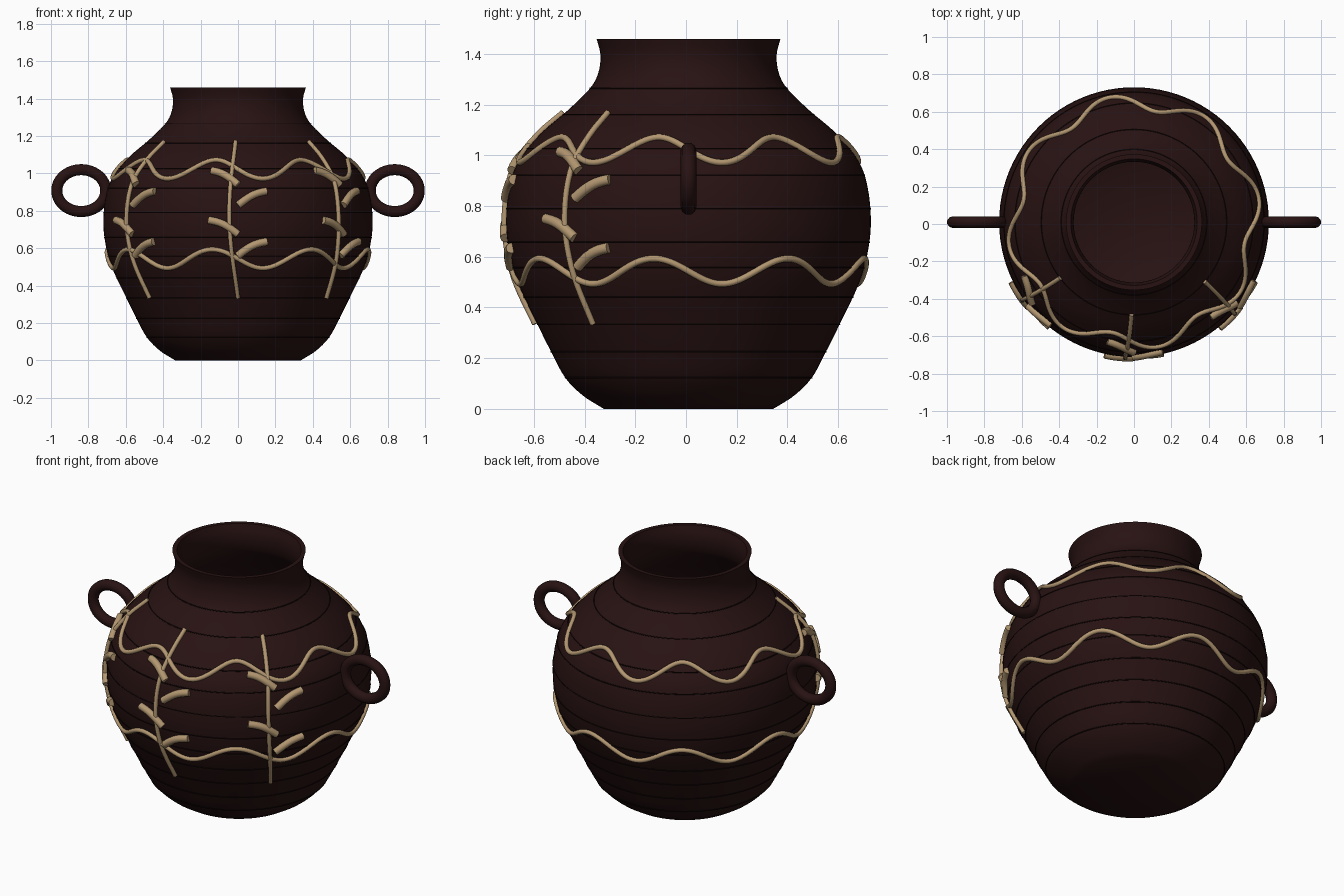
import bpy, bmesh
from math import sin, cos, pi, radians

if "Cube" in bpy.data.objects:
    bpy.data.objects.remove(bpy.data.objects["Cube"])

CY = 0.01  # pot axis in y


def material(name, rgb):
    m = bpy.data.materials.new(name)
    m.use_nodes = True
    m.diffuse_color = (*rgb, 1)
    b = m.node_tree.nodes["Principled BSDF"]
    b.inputs["Base Color"].default_value = (*rgb, 1)
    b.inputs["Roughness"].default_value = 0.8
    return m


CLAY = material("dark clay", (0.021, 0.006, 0.006))
GROOVE = material("groove black", (0.006, 0.002, 0.002))
STRAW = material("straw", (0.45, 0.31, 0.165))

# Pot outline as (height, radius)
OUTLINE = [(0, .335), (.05, .415), (.12, .485), (.22, .54), (.33, .595), (.5, .675),
           (.62, .708), (.74, .72), (.88, .706), (.98, .67), (1.09, .58), (1.18, .475),
           (1.27, .385), (1.33, .355), (1.4, .348), (1.46, .363)]


def radius(z):
    """Smooth outline radius at height z."""
    p = OUTLINE
    n = len(p)

    def slope(i):
        a, b = p[max(i - 1, 0)], p[min(i + 1, n - 1)]
        return (b[1] - a[1]) / (b[0] - a[0])

    i = max(k for k in range(n - 1) if p[k][0] <= max(z, 0))
    h = p[i + 1][0] - p[i][0]
    t = (z - p[i][0]) / h
    return ((2*t**3 - 3*t*t + 1) * p[i][1] + (t**3 - 2*t*t + t) * h * slope(i)
            + (3*t*t - 2*t**3) * p[i + 1][1] + (t**3 - t*t) * h * slope(i + 1))


def on_pot(deg, z, lift=0):
    r = radius(z) + lift
    a = radians(deg)
    return (r * cos(a), CY + r * sin(a), z)


def finish(obj, mat, angle=40):
    obj.data.materials.clear()
    obj.data.materials.append(mat)
    bpy.ops.object.select_all(action='DESELECT')
    obj.select_set(True)
    bpy.context.view_layer.objects.active = obj
    bpy.ops.object.shade_smooth_by_angle(angle=radians(angle))
    return obj


def lathe(name, profile, mat, steps=96):
    """Revolve (radius, height) points around the pot axis."""
    bm = bmesh.new()
    vs = [bm.verts.new((r, 0, z)) for r, z in profile]
    es = [bm.edges.new(pair) for pair in zip(vs, vs[1:])]
    bmesh.ops.spin(bm, geom=vs + es, cent=(0, 0, 0), axis=(0, 0, 1),
                   angle=2 * pi, steps=steps, use_duplicate=False)
    bmesh.ops.remove_doubles(bm, verts=bm.verts, dist=1e-5)
    bmesh.ops.recalc_face_normals(bm, faces=bm.faces)
    me = bpy.data.meshes.new(name)
    bm.to_mesh(me)
    bm.free()
    obj = bpy.data.objects.new(name, me)
    obj.location.y = CY
    bpy.context.collection.objects.link(obj)
    return finish(obj, mat)


def tube(name, points, thickness, mat, closed=False):
    """Round strand through points, turned into a mesh."""
    cu = bpy.data.curves.new(name, 'CURVE')
    cu.dimensions = '3D'
    cu.bevel_depth = thickness
    cu.bevel_resolution = 3
    cu.use_fill_caps = True
    sp = cu.splines.new('POLY')
    sp.points.add(len(points) - 1)
    for p, co in zip(sp.points, points):
        p.co = (*co, 1)
    sp.use_cyclic_u = closed
    obj = bpy.data.objects.new(name, cu)
    bpy.context.collection.objects.link(obj)
    bpy.ops.object.select_all(action='DESELECT')
    obj.select_set(True)
    bpy.context.view_layer.objects.active = obj
    bpy.ops.object.convert(target='MESH')
    return finish(bpy.context.view_layer.objects.active, mat, 50)


# Hollow pot body: outer wall, rim, inner wall and floor
heights = [1.46 * i / 72 for i in range(73)]
wall = 0.025
outer = [(radius(z), z) for z in heights]
inner = [(radius(z) - wall, z) for z in reversed(heights) if z > wall]
lathe("pot_body", [(0, 0)] + outer + inner + [(0, wall)], CLAY)

# Thin turning lines around the wall
for i, z in enumerate([.122, .225, .333, .44, .557, .657, .79, .923, 1.027, 1.162, 1.265]):
    ring = [(radius(z) + .003 * cos(k * pi / 3), z + .003 * sin(k * pi / 3)) for k in range(7)]
    lathe(f"turning_line_{i + 1}", ring, GROOVE)

# Oval ring handles
for side, x in (("left", .838), ("right", -.838)):
    pts = [(x + .131 * cos(a), CY, .908 + .112 * sin(a))
           for a in (2 * pi * k / 48 for k in range(48))]
    tube(f"handle_{side}", pts, .031, CLAY, closed=True)

# Wavy bands with eight crests
for name, mid in (("upper_wavy_band", 1.022), ("lower_wavy_band", .543)):
    pts = [on_pot(d, mid + .05 * cos(radians(8 * (d - 33.75))), .004)
           for d in (1.5 * k for k in range(240))]
    tube(name, pts, .013, STRAW, closed=True)

# Three stalks, each with four arched leaves
for name, base in (("right", 218.6), ("middle", 270), ("left", 321.4)):
    stalk = []
    for k in range(29):
        t = k / 28
        sway = -1.5 * t - 2.9 * sin(pi * t)
        stalk.append(on_pot(base + sway, .335 + .835 * t, .008))
    tube(f"stalk_{name}", stalk, .012, STRAW)
    for j, (z0, turn) in enumerate([(.56, 1), (.675, -1), (.83, 1), (.94, -1)]):
        leaf = []
        for k in range(9):
            t = k / 8
            z = z0 + .075 * t + .016 * sin(pi * t)
            leaf.append(on_pot(base + turn * 12.5 * t, z, .006))
        tube(f"leaf_{name}_{j + 1}", leaf, .021, STRAW)
